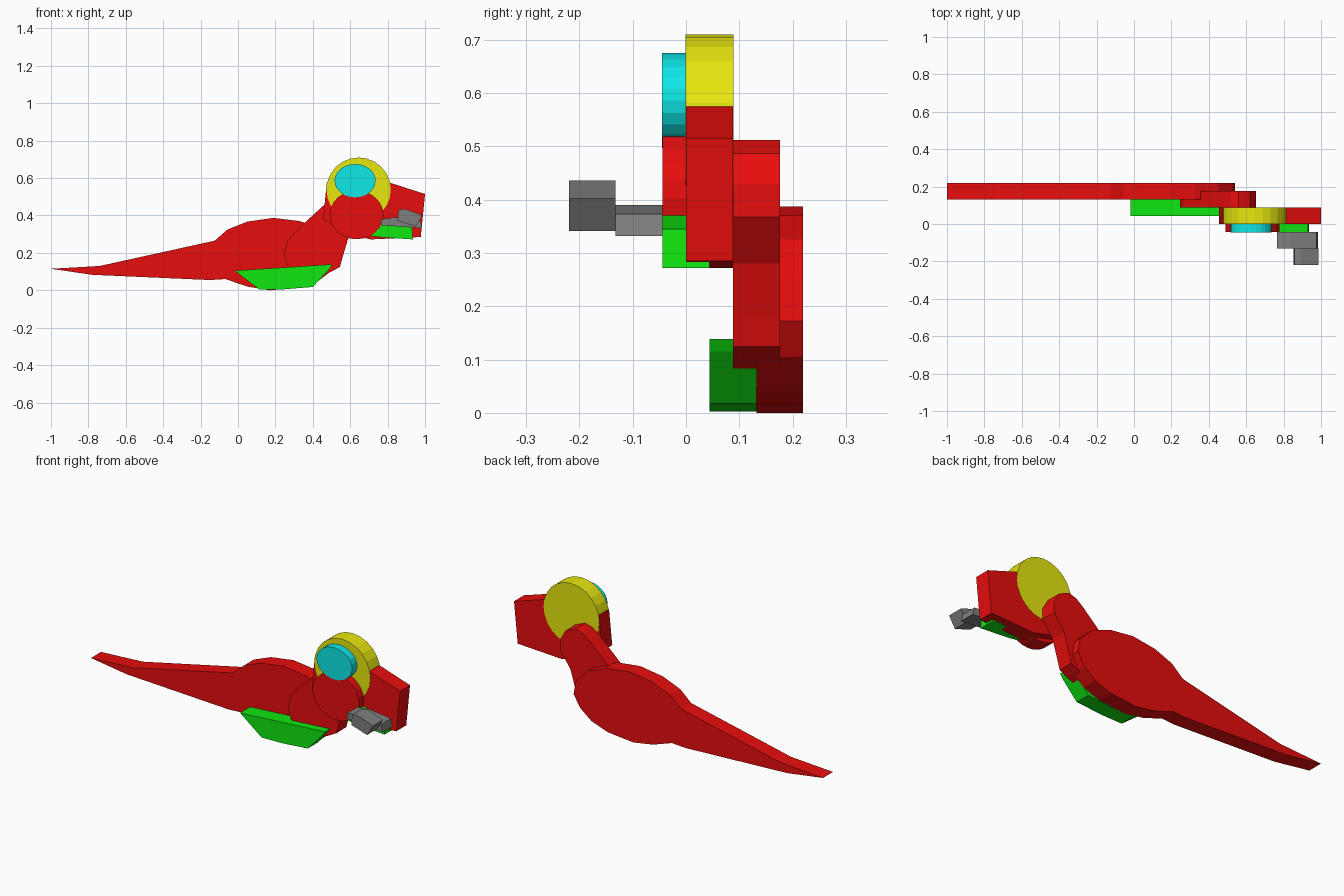
import bpy
import bmesh
import math

T = 0.088  # thickness of every layer


def material(name, rgb):
    m = bpy.data.materials.new(name)
    m.diffuse_color = (*rgb, 1)
    return m


red = material("red", (0.8, 0.004, 0.004))
yellow = material("yellow", (0.8, 0.8, 0.005))
cyan = material("cyan", (0.005, 0.8, 0.8))
green = material("green", (0.005, 0.8, 0.005))
grey = material("grey", (0.21, 0.21, 0.21))


def plate(name, outline, y, mat, grow=0.0):
    """Extrude an (x, z) outline backwards from y by one layer."""
    bm = bmesh.new()
    front = bm.faces.new([bm.verts.new((x, y - grow, z)) for x, z in outline])
    ext = bmesh.ops.extrude_face_region(bm, geom=[front], use_keep_orig=True)
    moved = [v for v in ext["geom"] if isinstance(v, bmesh.types.BMVert)]
    bmesh.ops.translate(bm, verts=moved, vec=(0, T + 2 * grow, 0))
    bmesh.ops.recalc_face_normals(bm, faces=bm.faces)
    me = bpy.data.meshes.new(name)
    bm.to_mesh(me)
    bm.free()
    me.materials.append(mat)
    ob = bpy.data.objects.new(name, me)
    bpy.context.collection.objects.link(ob)
    return ob


def ellipse(cx, cz, rx, rz, n=24):
    return [(cx + rx * math.cos(2 * math.pi * i / n),
             cz + rz * math.sin(2 * math.pi * i / n)) for i in range(n)]


# Body with long tapering tail
plate("body_and_tail", [
    (-1, 0.115), (-0.74, 0.13), (-0.125, 0.265), (-0.056, 0.325), (0.05, 0.367),
    (0.19, 0.387), (0.33, 0.37), (0.45, 0.325), (0.525, 0.25), (0.54, 0.172),
    (0.50, 0.105), (0.43, 0.05), (0.33, 0.015), (0.17, 0.0), (0.05, 0.02),
    (-0.067, 0.06), (-0.15, 0.055), (-0.78, 0.083)], 0.132, red)

# Neck with broad lower end
plate("neck", [
    (0.245, 0.19), (0.265, 0.265), (0.325, 0.332), (0.47, 0.465), (0.515, 0.5),
    (0.56, 0.512), (0.62, 0.487), (0.653, 0.43), (0.653, 0.368), (0.59, 0.28),
    (0.56, 0.18), (0.545, 0.125), (0.50, 0.1), (0.42, 0.066), (0.33, 0.08),
    (0.265, 0.13)], 0.088, red)

# Belly panel
plate("belly", [(-0.018, 0.105), (0.505, 0.139), (0.49, 0.115), (0.40, 0.018),
                (0.24, 0.005), (0.115, 0.003)], 0.044, green)

# Head block and crest disc
plate("head", [(0.475, 0.576), (0.51, 0.576), (0.81, 0.576), (1.0, 0.515),
               (0.977, 0.285), (0.71, 0.272), (0.56, 0.31), (0.455, 0.383)], 0.0, red)
plate("crest", ellipse(0.645, 0.538, 0.172, 0.172), 0.0, yellow, 0.001)

# Cheek, eye and jaw on the front of the head
plate("cheek", ellipse(0.634, 0.403, 0.144, 0.13), -0.044, red)
plate("eye", ellipse(0.626, 0.586, 0.11, 0.089), -0.044, cyan, 0.001)
plate("jaw", [(0.70, 0.292), (0.76, 0.373), (0.93, 0.345), (0.935, 0.272),
              (0.75, 0.285)], -0.044, green)

# Snout pieces
plate("snout", [(0.765, 0.38), (0.84, 0.39), (0.975, 0.373), (0.985, 0.332),
                (0.765, 0.348)], -0.132, grey)
plate("snout_tip", [(0.858, 0.43), (0.89, 0.436), (0.987, 0.402), (0.95, 0.341),
                    (0.853, 0.372)], -0.22, grey)
